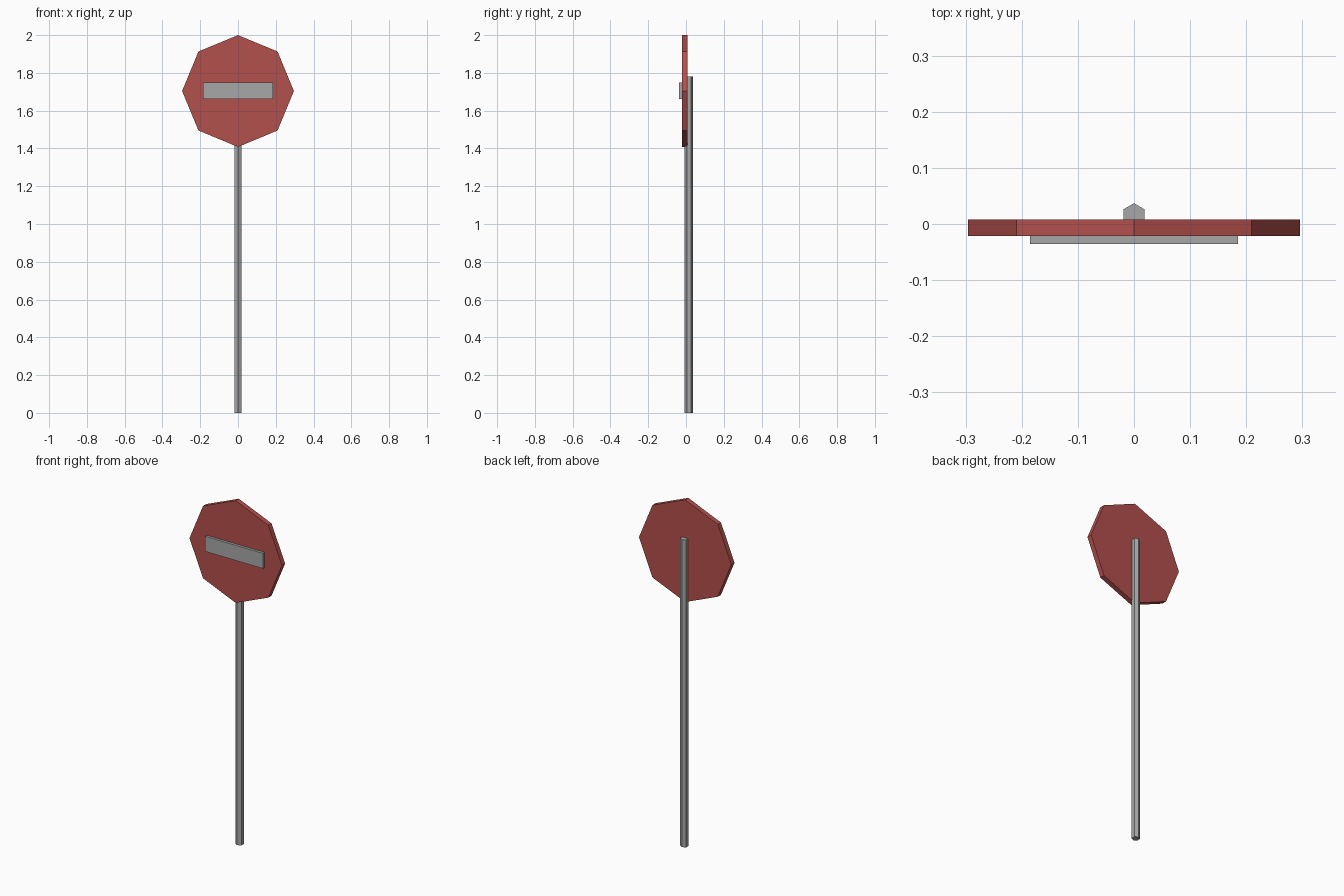
import bpy
import math

if "Cube" in bpy.data.objects:
    bpy.data.objects.remove(bpy.data.objects["Cube"])


def make_material(name, rgb):
    mat = bpy.data.materials.new(name)
    mat.diffuse_color = (*rgb, 1.0)
    mat.use_nodes = True
    mat.node_tree.nodes["Principled BSDF"].inputs["Base Color"].default_value = mat.diffuse_color
    return mat


red = make_material("sign red", (0.45, 0.08, 0.072))
grey = make_material("metal grey", (0.39, 0.39, 0.395))


def finish(name, mat):
    obj = bpy.context.object
    obj.name = name
    obj.data.materials.append(mat)
    bpy.ops.object.transform_apply(location=True, rotation=True, scale=True)
    return obj


# Hexagonal post with a corner pointing backwards
bpy.ops.mesh.primitive_cylinder_add(vertices=6, radius=0.022, depth=1.78,
                                    location=(0, 0.015, 0.89))
finish("post", grey)

# Octagonal plate standing on one corner
bpy.ops.mesh.primitive_cylinder_add(vertices=8, radius=0.296, depth=0.029,
                                    location=(0, -0.0065, 1.704),
                                    rotation=(math.pi / 2, 0, 0))
finish("sign_plate", red)

# Raised horizontal bar on the front
bpy.ops.mesh.primitive_cube_add(size=1, location=(0, -0.028, 1.706))
bpy.context.object.scale = (0.37, 0.016, 0.088)
finish("front_bar", grey)
